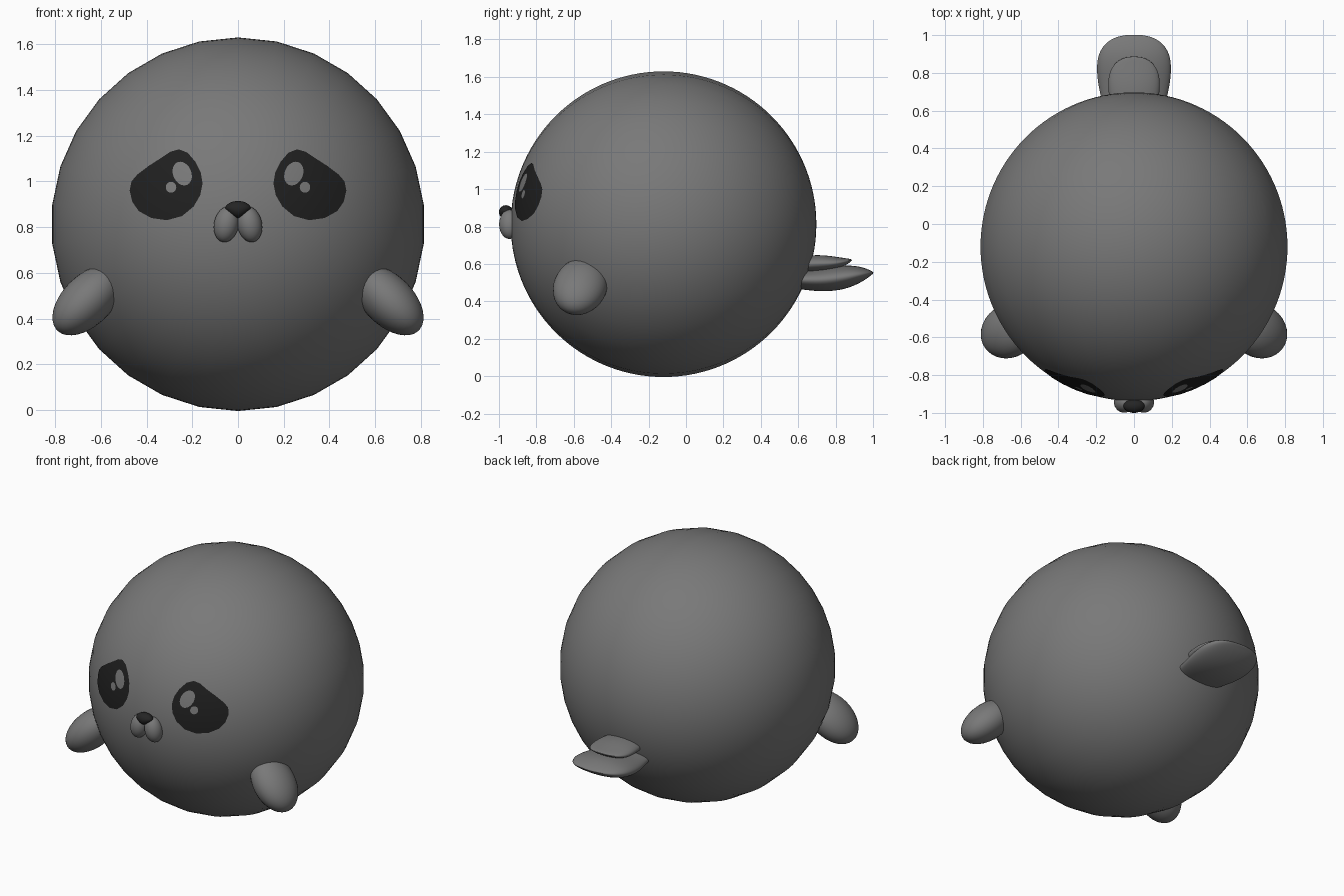
import bpy, bmesh, math
from mathutils import Matrix, Vector

if "Cube" in bpy.data.objects:
    bpy.data.objects.remove(bpy.data.objects["Cube"])

BODY_C = Vector((0, -0.12, 0.8125))
BODY_R = 0.817


def material(name, v):
    m = bpy.data.materials.new(name)
    m.diffuse_color = (v, v, v, 1)
    m.use_nodes = True
    m.node_tree.nodes["Principled BSDF"].inputs["Base Color"].default_value = m.diffuse_color
    return m


GREY = material("soft grey", 0.19)
EYE_BLACK = material("eye black", 0.014)
NOSE_BLACK = material("nose black", 0.018)


def finish(name, bm, mat):
    me = bpy.data.meshes.new(name)
    bm.to_mesh(me)
    bm.free()
    me.materials.append(mat)
    for p in me.polygons:
        p.use_smooth = True
    ob = bpy.data.objects.new(name, me)
    bpy.context.collection.objects.link(ob)
    return ob


def ellipsoid(name, mat, centre, semi, rot=Matrix(), shape=None):
    bm = bmesh.new()
    bmesh.ops.create_uvsphere(bm, u_segments=32, v_segments=20, radius=1)
    if shape:
        for v in bm.verts:
            v.co = shape(v.co)
    m = Matrix.Translation(centre) @ rot.to_4x4() @ Matrix.Diagonal((*semi, 1))
    bmesh.ops.transform(bm, matrix=m, verts=bm.verts)
    bmesh.ops.recalc_face_normals(bm, faces=bm.faces)
    return finish(name, bm, mat)


def plate(name, mat, outline, centre, lift, rings=8):
    """Thin patch: a front-view outline draped over the body sphere."""
    bm = bmesh.new()

    def drape(x, z):
        r = BODY_R + lift
        y = BODY_C.y - math.sqrt(r * r - x * x - (z - BODY_C.z) ** 2)
        return bm.verts.new((x, y, z))

    cx, cz = centre
    mid = drape(cx, cz)
    loops = [[drape(cx + (x - cx) * k / rings, cz + (z - cz) * k / rings)
              for x, z in outline] for k in range(1, rings + 1)]
    n = len(outline)
    for i in range(n):
        j = (i + 1) % n
        bm.faces.new((mid, loops[0][i], loops[0][j]))
        for a, b in zip(loops, loops[1:]):
            bm.faces.new((a[i], b[i], b[j], a[j]))
    bm.normal_update()
    for f in bm.faces:
        if f.normal.y > 0:
            f.normal_flip()
    return finish(name, bm, mat)


def fin(name, stations):
    """Loft of lens-shaped sections (y, half width, z bottom, z top)."""
    bm = bmesh.new()
    n = 16
    loops = []
    for y, w, z0, z1 in stations:
        loops.append([bm.verts.new((w * math.cos(2 * math.pi * i / n), y,
                      (z0 + z1) / 2 + (z1 - z0) / 2 * math.sin(2 * math.pi * i / n)))
                      for i in range(n)])
    for a, b in zip(loops, loops[1:]):
        for i in range(n):
            j = (i + 1) % n
            bm.faces.new((a[i], a[j], b[j], b[i]))
    bm.faces.new(loops[0])
    bm.faces.new(loops[-1])
    bmesh.ops.recalc_face_normals(bm, faces=bm.faces)
    ob = finish(name, bm, GREY)
    sub = ob.modifiers.new("smooth", 'SUBSURF')
    sub.levels = sub.render_levels = 2
    return ob


def oval(cx, cz, a, b, tilt, n=20):
    c, s = math.cos(tilt), math.sin(tilt)
    pts = []
    for i in range(n):
        u = a * math.cos(2 * math.pi * i / n)
        v = b * math.sin(2 * math.pi * i / n)
        pts.append((cx + u * c - v * s, cz + u * s + v * c))
    return pts


# Round body: poles at front and back, 30 sides around
bm = bmesh.new()
bmesh.ops.create_uvsphere(bm, u_segments=30, v_segments=60, radius=BODY_R)
bmesh.ops.transform(bm, verts=bm.verts, matrix=Matrix.Translation(BODY_C)
                    @ Matrix.Rotation(math.pi / 2, 4, 'X'))
finish("body", bm, GREY)

EYE = [(0.155, 0.99), (0.163, 1.04), (0.186, 1.085), (0.22, 1.125), (0.258, 1.14),
       (0.295, 1.13), (0.34, 1.10), (0.39, 1.068), (0.44, 1.03), (0.466, 1.0),
       (0.474, 0.96), (0.462, 0.91), (0.434, 0.87), (0.38, 0.84), (0.312, 0.83),
       (0.245, 0.848), (0.194, 0.89), (0.165, 0.94)]

for side, label in ((-1, "left"), (1, "right")):
    def flip(pts):
        return [(side * x, z) for x, z in pts]

    # Eye patch and its two glints
    plate(label + "_eye", EYE_BLACK, flip(EYE), (side * 0.3, 0.97), 0.003)
    plate(label + "_large_glint", GREY, flip(oval(0.244, 1.034, 0.04, 0.054, -0.4)),
          (side * 0.244, 1.034), 0.006, 3)
    plate(label + "_small_glint", GREY, flip(oval(0.293, 0.974, 0.023, 0.024, 0)),
          (side * 0.293, 0.974), 0.006, 3)

    # Muzzle cheek
    ellipsoid(label + "_muzzle", GREY, (side * 0.051, -0.944, 0.812),
              (0.054, 0.055, 0.079), Matrix.Rotation(-side * 0.2, 3, 'Y'))

    # Front flipper pointing out and down
    axis = Vector((side * 0.68, -0.26, -0.68)).normalized()
    across = Vector((0, 1, 0))
    across = (across - axis * across.dot(axis)).normalized()
    third = axis.cross(across)
    rot = Matrix((across, third, axis)).transposed()
    ellipsoid(label + "_flipper", GREY, (side * 0.658, -0.565, 0.48),
              (0.143, 0.11, 0.19), rot)

# Nose, narrowing towards the bottom
ellipsoid("nose", NOSE_BLACK, (0, -0.963, 0.877), (0.053, 0.037, 0.037),
          shape=lambda p: Vector((p.x * (1 + 0.45 * min(p.z, 0.2)), p.y, p.z)))

# Tail: a broad lower fin and a smaller one on top
fin("lower_tail_fin", [(0.5, .15, .48, .56), (0.62, .165, .462, .565),
    (0.72, .192, .45, .575), (0.82, .204, .456, .592), (0.9, .195, .481, .594),
    (0.96, .155, .515, .578), (0.99, .10, .54, .564), (1.002, .04, .549, .556)])
fin("upper_tail_fin", [(0.5, .11, .55, .63), (0.62, .127, .55, .645),
    (0.72, .142, .553, .65), (0.79, .138, .565, .641), (0.84, .115, .585, .633),
    (0.873, .075, .605, .628), (0.887, .03, .617, .624)])
